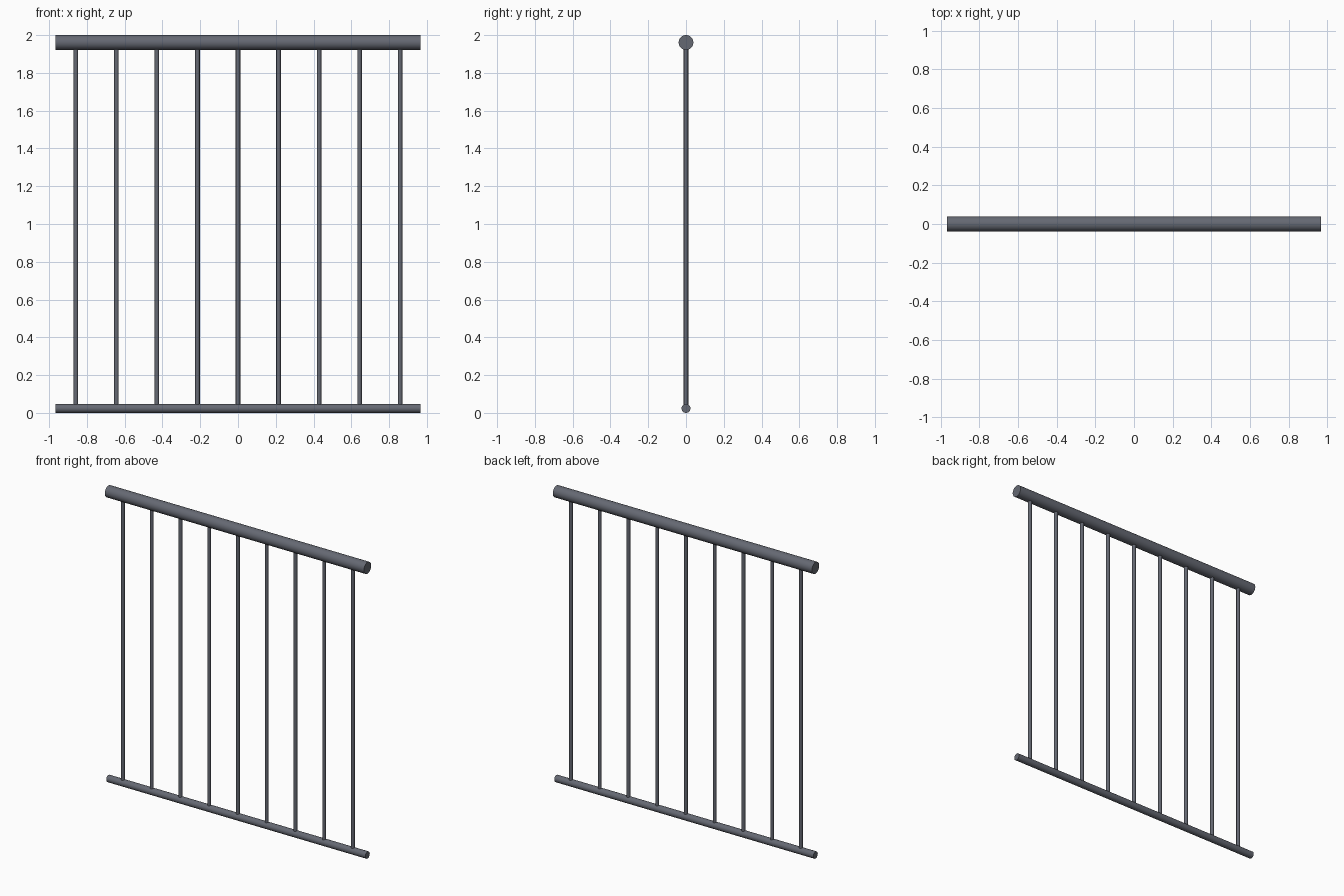
import bpy
import math

cube = bpy.data.objects.get("Cube")
if cube:
    bpy.data.objects.remove(cube, do_unlink=True)

# Dark grey painted steel
steel = bpy.data.materials.new("dark_grey_steel")
steel.use_nodes = True
colour = (0.13, 0.14, 0.17, 1)
steel.diffuse_color = colour
steel.node_tree.nodes["Principled BSDF"].inputs["Base Color"].default_value = colour

LENGTH = 1.934
HEIGHT = 2.0
TOP_R = 0.039
BOTTOM_R = 0.0235
BAR_R = 0.012
BARS = 9
SPACING = 0.2145


def rod(name, radius, length, location, rotation=(0, 0, 0), sides=32):
    bpy.ops.mesh.primitive_cylinder_add(vertices=sides, radius=radius, depth=length,
                                        location=location, rotation=rotation)
    obj = bpy.context.object
    obj.name = name
    obj.data.materials.append(steel)
    bpy.ops.object.shade_smooth_by_angle(angle=math.radians(40))
    return obj


# Horizontal rails
along_x = (0, math.pi / 2, 0)
top_z = HEIGHT - TOP_R
rod("handrail", TOP_R, LENGTH, (0, 0, top_z), along_x)
rod("bottom_rail", BOTTOM_R, LENGTH, (0, 0, BOTTOM_R), along_x)

# Upright bars running between the rail centres
for i in range(BARS):
    x = (i - (BARS - 1) / 2) * SPACING
    rod(f"baluster_{i + 1}", BAR_R, top_z - BOTTOM_R,
        (x, 0, (top_z + BOTTOM_R) / 2), sides=16)
